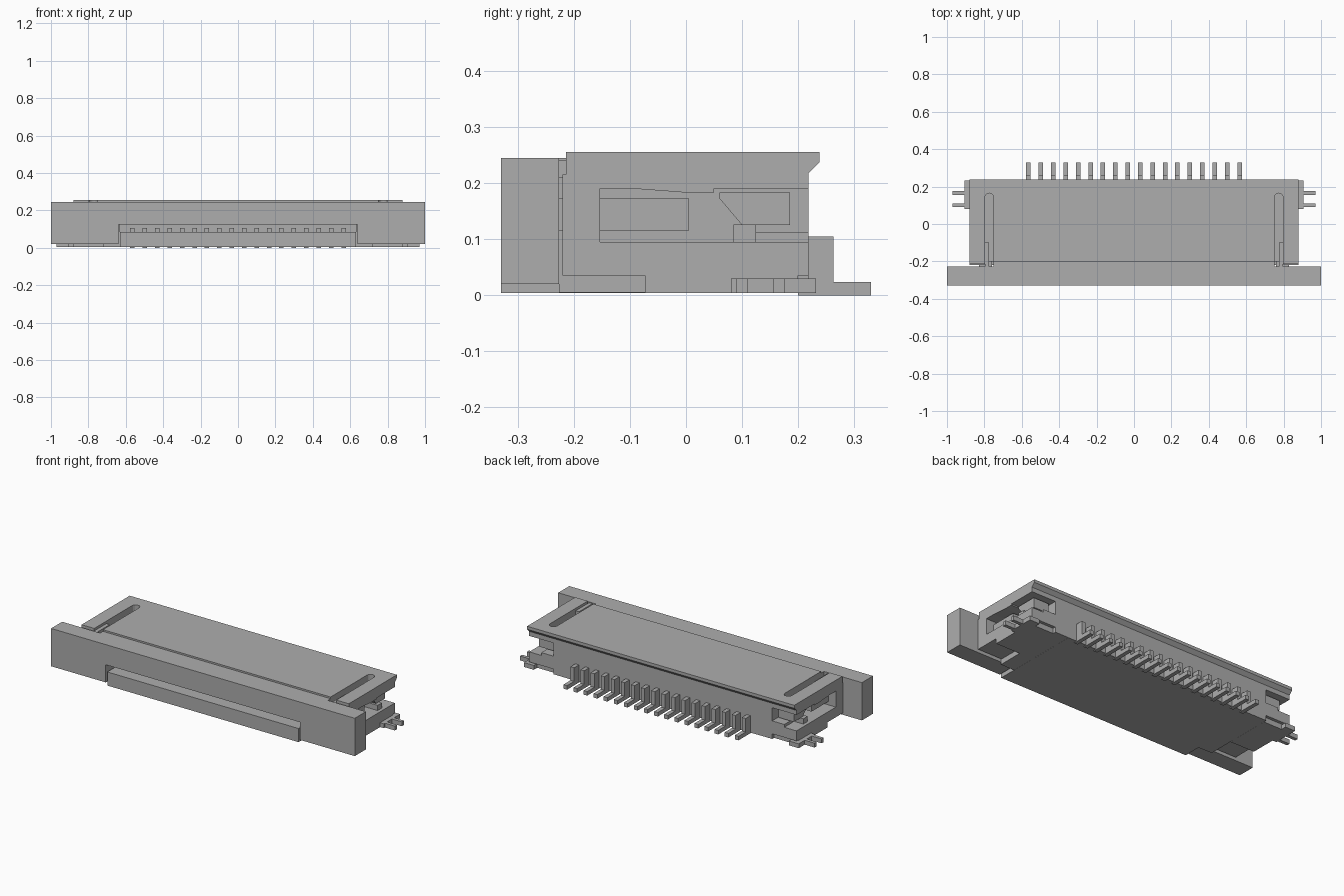
import bpy
import bmesh
import math

cube = bpy.data.objects.get("Cube")
if cube:
    bpy.data.objects.remove(cube, do_unlink=True)

GREY = (0.42, 0.42, 0.42, 1)
mat = bpy.data.materials.new("plain grey")
mat.use_nodes = True
mat.diffuse_color = GREY
mat.node_tree.nodes["Principled BSDF"].inputs["Base Color"].default_value = GREY


def finish(name, bm):
    bmesh.ops.recalc_face_normals(bm, faces=bm.faces)
    mesh = bpy.data.meshes.new(name)
    bm.to_mesh(mesh)
    bm.free()
    mesh.materials.append(mat)
    obj = bpy.data.objects.new(name, mesh)
    bpy.context.collection.objects.link(obj)
    return obj


def prism(name, outline, lo, hi, axis="z"):
    """Extrude an outline along z (x, y points) or along x (y, z points)."""
    bm = bmesh.new()
    place = (lambda a, b, c: (a, b, c)) if axis == "z" else (lambda a, b, c: (c, a, b))
    face = bm.faces.new([bm.verts.new(place(a, b, lo)) for a, b in outline])
    new = bmesh.ops.extrude_face_region(bm, geom=[face])["geom"]
    verts = [v for v in new if isinstance(v, bmesh.types.BMVert)]
    bmesh.ops.translate(bm, verts=verts, vec=place(0, 0, hi - lo))
    return finish(name, bm)


def box(name, x, y, z):
    return prism(name, [(x[0], y[0]), (x[1], y[0]), (x[1], y[1]), (x[0], y[1])], *z)


def sided(side, a, b):
    return sorted((side * a, side * b))


W, BACK = 0.88, 0.218

# Housing core with the cable slot left open at the front
box("housing_base", (-0.63, 0.63), (-0.33, BACK), (0.004, 0.085))
box("housing_core", (-0.72, 0.72), (-0.1, BACK), (0.0045, 0.215))
box("housing_roof", (-0.72, 0.72), (-0.2, -0.1), (0.125, 0.215))
box("housing_deck", (-W, W), (-0.2, BACK), (0.19, 0.215))

# Top cover with two round-ended guide grooves
half = [(0.75, -0.2)]
for i in range(9):
    a = math.pi * (1 - i / 8)
    half.append((0.7735 + 0.0235 * math.cos(a), 0.141 + 0.0235 * math.sin(a)))
half += [(0.797, -0.214), (W, -0.214), (W, BACK)]
prism("top_cover", half + [(-x, y) for x, y in reversed(half)], 0.215, 0.255)

# Overhanging rear lip
prism("rear_lip", [(BACK, 0.255), (0.238, 0.255), (0.238, 0.237), (BACK, 0.217)],
      -W, W, "x")

# Sliding actuator bar
box("slider_bar", (-1, 1), (-0.33, -0.226), (0.125, 0.245))
box("slider_tongue", (-0.75, 0.75), (-0.226, -0.2), (0.125, 0.245))

for s, side in ((1, "left"), (-1, "right")):
    box(side + "_slider_wing", sided(s, 0.64, 1), (-0.33, -0.226), (0.02, 0.125))
    box(side + "_slot_cheek", sided(s, 0.63, 0.72), (-0.226, -0.1), (0.0045, 0.215))
    # End frame around the latch pocket, open at the rear
    box(side + "_frame_floor", sided(s, 0.72, W), (-0.22, BACK), (0.035, 0.095))
    box(side + "_frame_front", sided(s, 0.8, W), (-0.22, -0.153), (0.095, 0.215))
    box(side + "_groove_rib", sided(s, 0.775, 0.797), (-0.226, -0.1), (0.21, 0.24))
    # Latch arm and catch inside the pocket
    box(side + "_latch_arm", sided(s, 0.76, 0.83), (-0.226, 0.005), (0.115, 0.172))
    prism(side + "_latch_wedge", [(-0.153, 0.192), (-0.12, 0.192), (0, 0.183),
                                  (0.05, 0.183), (0.05, 0.195), (-0.153, 0.195)],
          *sided(s, 0.72, W), "x")
    prism(side + "_latch_hook", [(0.06, 0.183), (0.06, 0.172), (0.1, 0.125),
                                 (0.185, 0.125), (0.185, 0.183)],
          *sided(s, 0.74, 0.84), "x")
    box(side + "_hook_post", sided(s, 0.74, 0.86), (0.085, 0.125), (0.095, 0.126))
    box(side + "_pocket_step", sided(s, 0.72, 0.8), (0.125, BACK), (0.095, 0.112))
    # Solder tab with two fingers
    box(side + "_tab_plate", sided(s, 0.72, W), (-0.073, 0.2), (0.004, 0.035))
    box(side + "_tab_edge", sided(s, 0.84, 0.905), (0.08, 0.232), (0.004, 0.03))
    for n, y in enumerate((0.09, 0.156)):
        box(f"{side}_tab_finger_{n + 1}", sided(s, 0.9, 0.97), (y, y + 0.02), (0.004, 0.03))

# Row of terminals: bent tails at the rear, contact strips in the slot
foot = [(0.2, 0), (0.33, 0), (0.33, 0.024), (0.263, 0.024), (0.263, 0.105), (0.2, 0.105)]
for i in range(18):
    x = (i - 8.5) * 0.0664
    prism(f"terminal_{i + 1}", foot, x - 0.012, x + 0.012, "x")
    box(f"contact_{i + 1}", (x - 0.012, x + 0.012), (-0.24, -0.09), (0.08, 0.105))
